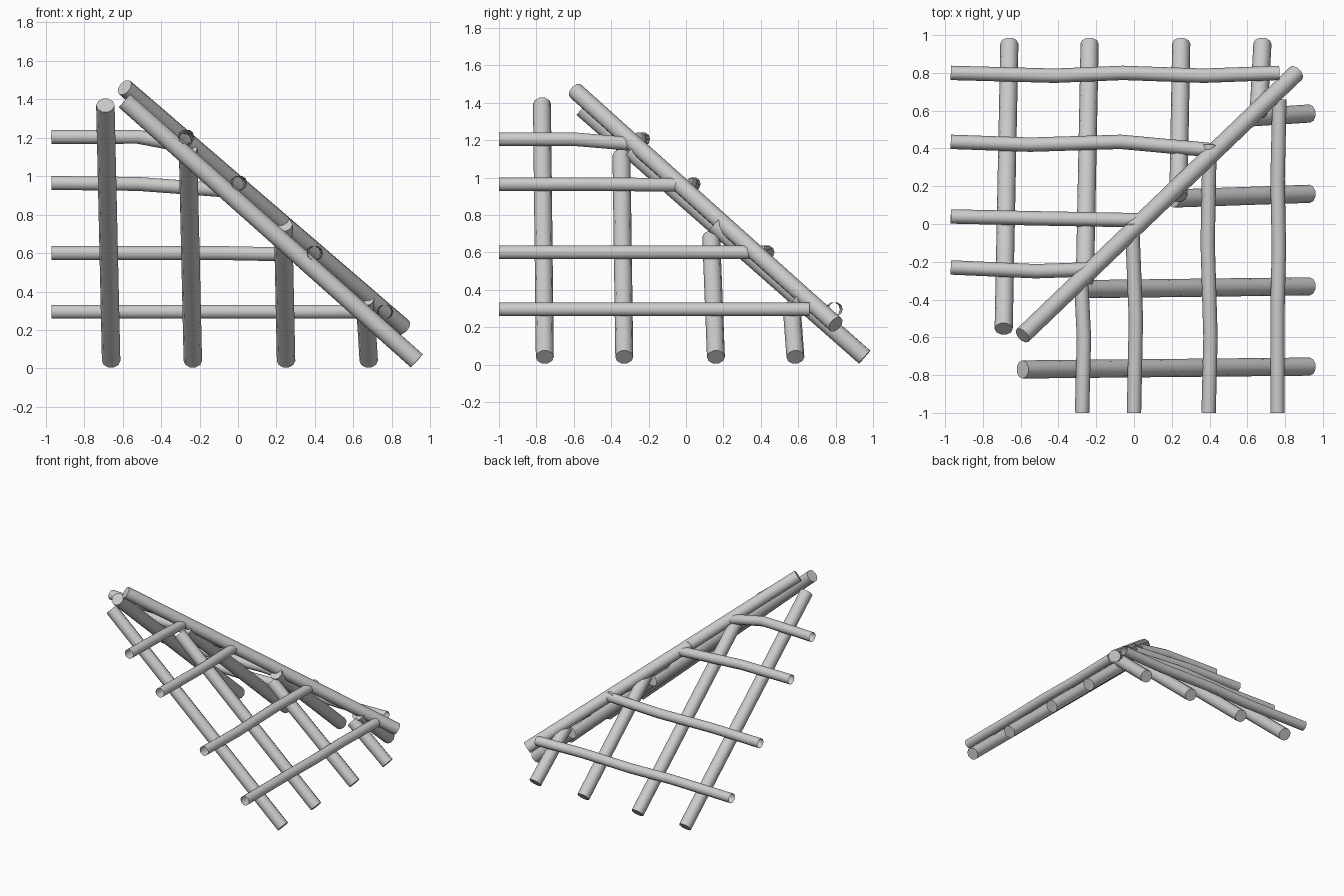
import bpy
import math

cube = bpy.data.objects.get("Cube")
if cube:
    bpy.data.objects.remove(cube, do_unlink=True)

# One plain grey for all the poles
grey = bpy.data.materials.new("pole_grey")
grey.use_nodes = True
color = (0.6, 0.6, 0.6, 1)
grey.diffuse_color = color
grey.node_tree.nodes["Principled BSDF"].inputs["Base Color"].default_value = color


def pole(name, points, radius, capped=True):
    """Round pole swept along a few points."""
    curve = bpy.data.curves.new(name + "_path", "CURVE")
    curve.dimensions = "3D"
    curve.bevel_depth = radius
    curve.bevel_resolution = 3
    curve.use_fill_caps = capped
    spline = curve.splines.new("POLY")
    spline.points.add(len(points) - 1)
    for p, co in zip(spline.points, points):
        p.co = (*co, 1)
    path = bpy.data.objects.new(name + "_path", curve)
    bpy.context.collection.objects.link(path)
    bpy.context.view_layer.update()
    mesh = bpy.data.meshes.new_from_object(
        path.evaluated_get(bpy.context.evaluated_depsgraph_get()))
    bpy.data.objects.remove(path, do_unlink=True)
    mesh.name = name
    mesh.materials.clear()
    mesh.materials.append(grey)
    obj = bpy.data.objects.new(name, mesh)
    bpy.context.collection.objects.link(obj)
    bpy.ops.object.select_all(action="DESELECT")
    obj.select_set(True)
    bpy.context.view_layer.objects.active = obj
    bpy.ops.object.shade_smooth_by_angle(angle=math.radians(50))


# Hip pole along the corner of the roof
pole("hip_pole", [(-0.59, -0.59, 1.462), (0.86, 0.80, 0.215)], 0.046)

# Rafters falling to the back: x at top, x at foot, y at top
for i, (xt, xf, yt) in enumerate([(-0.69, -0.66, -0.555), (-0.26, -0.235, -0.30),
                                  (0.235, 0.25, 0.15), (0.66, 0.68, 0.59)]):
    pole(f"back_rafter_{i + 1}",
         [(xt, yt, 0.04 + 0.88 * (0.955 - yt)), (xf, 0.955, 0.04)], 0.048)

# Rafters falling to the left: y at top, y at foot, x at top
for i, (yt, yf, xt) in enumerate([(-0.77, -0.755, -0.59), (-0.345, -0.33, -0.28),
                                  (0.135, 0.16, 0.21), (0.565, 0.585, 0.63)]):
    pole(f"left_rafter_{i + 1}",
         [(xt, yt, 0.04 + 0.89 * (0.93 - xt)), (0.93, yf, 0.04)], 0.048)

# Thin open battens over the back slope, lowest first
back_battens = [
    [(-0.97, 0.80, 0.295), (-0.42, 0.785, 0.295), (-0.06, 0.80, 0.295),
     (0.37, 0.785, 0.295), (0.77, 0.80, 0.295)],
    [(-0.97, 0.435, 0.6), (-0.55, 0.42, 0.6), (-0.07, 0.435, 0.6), (0.42, 0.39, 0.59)],
    [(-0.97, 0.04, 0.965), (-0.52, 0.03, 0.96), (0.02, 0.02, 0.92)],
    [(-0.97, -0.23, 1.205), (-0.52, -0.25, 1.205), (-0.23, -0.24, 1.15)],
]
# Thin open battens over the left slope, lowest first
left_battens = [
    [(0.76, -1, 0.295), (0.76, -0.43, 0.295), (0.767, -0.13, 0.295),
     (0.76, 0.24, 0.295), (0.77, 0.66, 0.295)],
    [(0.395, -1, 0.6), (0.405, -0.6, 0.6), (0.39, -0.1, 0.6), (0.4, 0.42, 0.6)],
    [(0, -1, 0.965), (0.01, -0.5, 0.965), (-0.01, 0, 0.96)],
    [(-0.275, -1, 1.205), (-0.265, -0.6, 1.205), (-0.28, -0.3, 1.18)],
]
for side, battens in (("back", back_battens), ("left", left_battens)):
    for i, path in enumerate(battens):
        pole(f"{side}_batten_{i + 1}", path, 0.038, capped=False)
